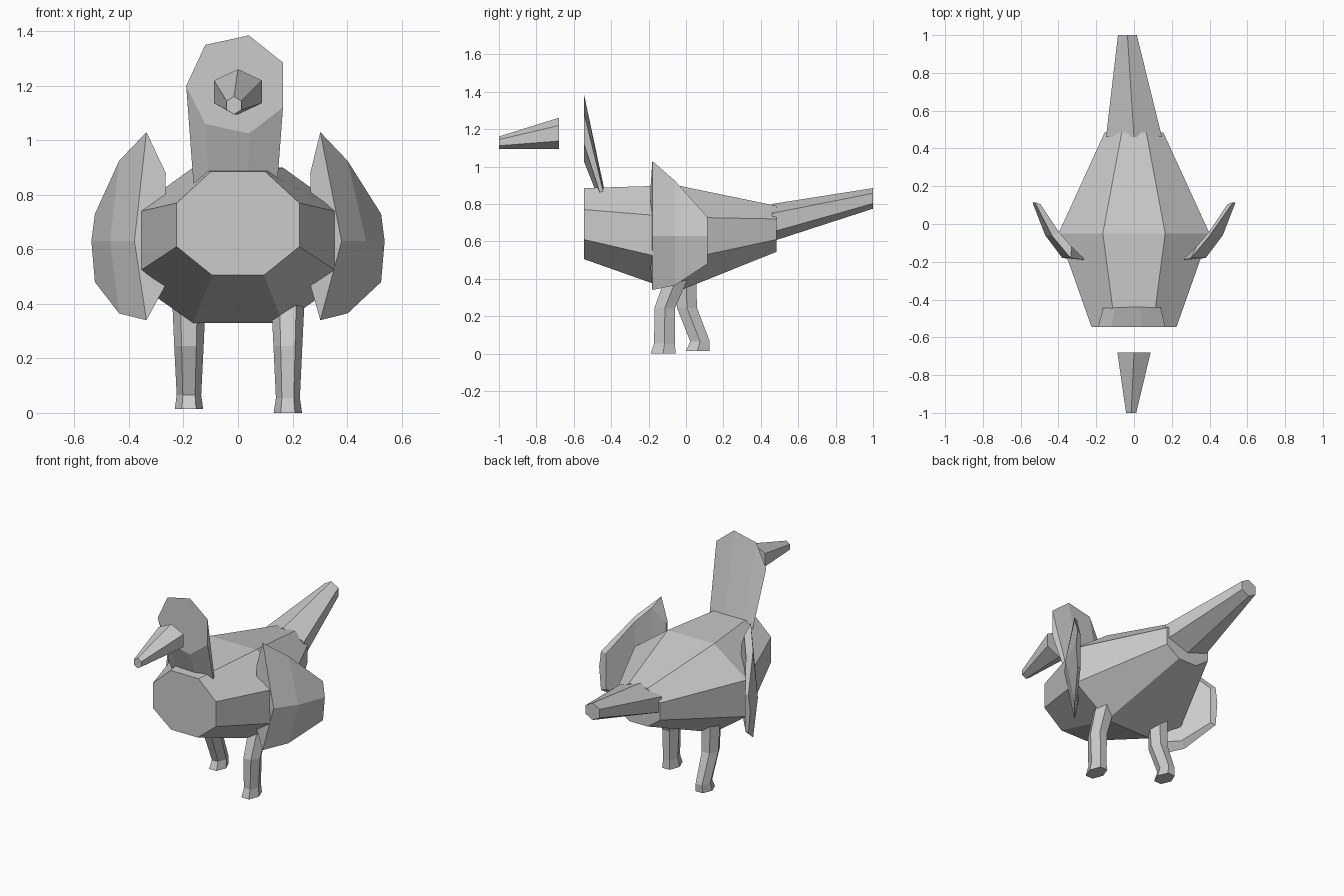
import bpy, bmesh, math

cube = bpy.data.objects.get("Cube")
if cube:
    bpy.data.objects.remove(cube, do_unlink=True)

grey = bpy.data.materials.new("plain grey")
grey.use_nodes = True
colour = (0.6, 0.6, 0.6, 1)
grey.diffuse_color = colour
grey.node_tree.nodes["Principled BSDF"].inputs["Base Color"].default_value = colour


def loft(name, rings):
    """Skin a list of equal-sized rings and cap both ends."""
    bm = bmesh.new()
    loops = [[bm.verts.new(p) for p in ring] for ring in rings]
    n = len(loops[0])
    for a, b in zip(loops, loops[1:]):
        for i in range(n):
            j = (i + 1) % n
            bm.faces.new((a[i], a[j], b[j], b[i]))
    bm.faces.new(loops[0])
    bm.faces.new(loops[-1])
    bmesh.ops.recalc_face_normals(bm, faces=bm.faces)
    mesh = bpy.data.meshes.new(name)
    bm.to_mesh(mesh)
    bm.free()
    mesh.materials.append(grey)
    obj = bpy.data.objects.new(name, mesh)
    bpy.context.collection.objects.link(obj)
    return obj


def circle(n, phase=0):
    return [(math.cos(phase + math.tau * i / n), math.sin(phase + math.tau * i / n))
            for i in range(n)]


def upright_ring(x, y, z, rx, rz):
    """Hexagon facing along y, with a corner on top."""
    return [(x + rx * c / math.cos(math.pi / 6), y, z + rz * s)
            for c, s in circle(6, math.pi / 2)]


def body_ring(y, inner_top, inner_low, side, top, high, low, bottom):
    half = [(inner_top, top), (side, high), (side, low), (inner_low, bottom)]
    pts = half + [(-x, z) for x, z in reversed(half)]
    return [(x, y, z) for x, z in pts]


# Faceted body, widest at the middle
loft("body", [
    body_ring(-0.545, 0.10, 0.095, 0.225, 0.885, 0.77, 0.61, 0.505),
    body_ring(-0.05, 0.165, 0.165, 0.40, 0.90, 0.73, 0.495, 0.33),
    body_ring(0.485, 0.065, 0.065, 0.155, 0.79, 0.72, 0.61, 0.545),
])

# Seven-sided head, flat at the front, flattening down into the body
face = [(-0.12, 1.35), (0.04, 1.385), (0.165, 1.285), (0.165, 1.12),
        (0.04, 1.025), (-0.12, 1.06), (-0.19, 1.20)]
loft("head_and_neck", [
    [(x, -0.545, z) for x, z in face],
    [(x * 0.84, -0.43, 0.79 + (z - 1.2) * 0.3) for x, z in face],
])

# Beak and tail taper away from the body
loft("beak", [upright_ring(0, -0.68, 1.178, 0.088, 0.083),
              upright_ring(-0.015, -1, 1.128, 0.027, 0.033)])
loft("tail", [upright_ring(0, 0.46, 0.70, 0.148, 0.10),
              upright_ring(-0.035, 1, 0.83, 0.05, 0.055)])


# Legs: hexagonal tubes through foot, ankle, knee and hip
def leg(name, x, stations):
    loft(name, [[(x + rx * c, y + ry * s, z) for c, s in circle(6)]
                for y, z, rx, ry in stations])


leg("left_leg", 0.183, [(-0.122, 0, 0.052, 0.077), (-0.115, 0.055, 0.044, 0.064),
                        (-0.113, 0.245, 0.053, 0.064), (-0.04, 0.43, 0.062, 0.072)])
leg("right_leg", -0.18, [(0.062, 0.015, 0.052, 0.072), (0.075, 0.065, 0.045, 0.06),
                         (0.005, 0.245, 0.054, 0.062), (0.0, 0.43, 0.062, 0.062)])


# Wings: curved shells, each column running top, middle, bottom
def wing(name, side, shift):
    # outer x at ends, outer x in middle, y, top, bottom, inner x, inner y, inner drop
    columns = [
        (0.265, 0.268, -0.19, 0.88, 0.47, 0.267, -0.18, 0.01),
        (0.32 + shift, 0.38, -0.18, 1.03, 0.34, 0.33, -0.12, 0.06),
        (0.42 + shift, 0.47, -0.06, 0.925, 0.365, 0.395, -0.045, 0.03),
        (0.525, 0.538, 0.115, 0.73, 0.48, 0.495, 0.105, 0.01),
    ]
    rings = []
    for x, xm, y, top, low, xi, yi, drop in columns:
        mid = 0.63
        ring = [(x, y, top), (xm, y, mid), (x, y, low),
                (xi, yi, low + drop), (xi, yi, mid), (xi, yi, top - drop)]
        rings.append([(side * px, py, pz) for px, py, pz in ring])
    loft(name, rings)


wing("left_wing", 1, -0.018)
wing("right_wing", -1, 0.016)
